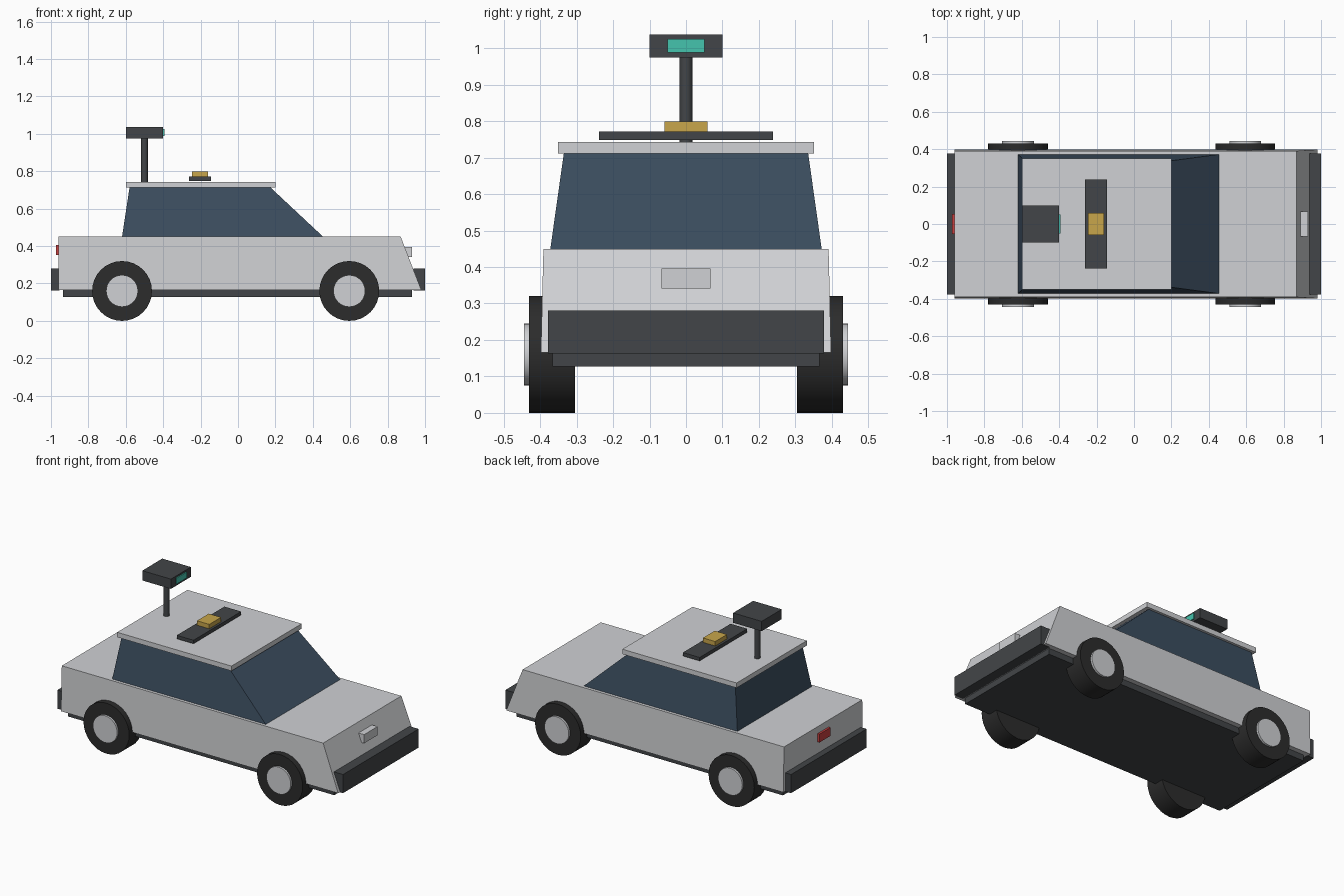
import bpy, bmesh, math

cube = bpy.data.objects.get("Cube")
if cube:
    bpy.data.objects.remove(cube, do_unlink=True)


def material(name, r, g, b):
    m = bpy.data.materials.new(name)
    m.use_nodes = True
    m.diffuse_color = (r, g, b, 1)
    m.node_tree.nodes["Principled BSDF"].inputs["Base Color"].default_value = (r, g, b, 1)
    return m


paint = material("silver_paint", 0.63, 0.64, 0.66)
trim = material("dark_trim", 0.055, 0.06, 0.065)
rubber = material("tyre_rubber", 0.025, 0.025, 0.025)
glass = material("blue_glass", 0.045, 0.076, 0.117)
teal = material("teal_screen", 0.06, 0.55, 0.42)
gold = material("gold_sensor", 0.58, 0.38, 0.07)
red = material("red_lamp", 0.58, 0.05, 0.05)


def block(name, mat, bottom, top):
    """Tapered box; each end is (x_min, x_max, half_width, z)."""
    bm = bmesh.new()
    rings = []
    for x0, x1, w, z in (bottom, top):
        rings.append([bm.verts.new(p) for p in
                      ((x0, -w, z), (x1, -w, z), (x1, w, z), (x0, w, z))])
    low, high = rings
    bm.faces.new(low[::-1])
    bm.faces.new(high)
    for i in range(4):
        j = (i + 1) % 4
        bm.faces.new((low[i], low[j], high[j], high[i]))
    mesh = bpy.data.meshes.new(name)
    bm.to_mesh(mesh)
    bm.free()
    mesh.materials.append(mat)
    obj = bpy.data.objects.new(name, mesh)
    bpy.context.collection.objects.link(obj)
    return obj


def box(name, mat, x0, x1, half_width, z0, z1):
    return block(name, mat, (x0, x1, half_width, z0), (x0, x1, half_width, z1))


def cylinder(name, mat, radius, depth, location, tilt=0, sides=32):
    bpy.ops.mesh.primitive_cylinder_add(vertices=sides, radius=radius, depth=depth,
                                        location=location, rotation=(tilt, 0, 0))
    obj = bpy.context.object
    obj.name = name
    obj.data.materials.append(mat)
    bpy.ops.object.shade_smooth_by_angle(angle=math.radians(40))
    return obj


# Lower shell and underbody
block("body_shell", paint, (-0.96, 0.98, 0.398, 0.165), (-0.96, 0.87, 0.391, 0.45))
box("chassis", trim, -0.935, 0.93, 0.366, 0.127, 0.168)

# Glasshouse and roof
block("cabin_glass", glass, (-0.62, 0.455, 0.372, 0.45), (-0.58, 0.175, 0.335, 0.712))
box("roof_panel", paint, -0.6, 0.2, 0.351, 0.712, 0.743)

# Bumpers, nose plate and tail lamp
box("nose_bumper", trim, 0.937, 1.0, 0.378, 0.163, 0.281)
box("tail_bumper", trim, -1.0, -0.955, 0.378, 0.163, 0.281)
box("nose_plate", paint, 0.89, 0.93, 0.067, 0.341, 0.396)
box("tail_lamp", red, -0.973, -0.95, 0.054, 0.353, 0.406)

# Wheels with hub discs
for end, x in (("front", 0.595), ("rear", -0.62)):
    for side, s in (("left", 1), ("right", -1)):
        cylinder(f"{end}_{side}_tyre", rubber, 0.16, 0.126,
                 (x, s * 0.368, 0.16), math.pi / 2)
        cylinder(f"{end}_{side}_hub", paint, 0.085, 0.03,
                 (x, s * 0.429, 0.16), math.pi / 2)

# Roof bar with sensor
box("roof_bar", trim, -0.262, -0.145, 0.238, 0.749, 0.771)
box("roof_sensor", gold, -0.246, -0.16, 0.059, 0.771, 0.799)

# Mast with display head
cylinder("mast", trim, 0.018, 0.24, (-0.5, 0, 0.86), sides=16)
box("mast_head", trim, -0.6, -0.4, 0.1, 0.975, 1.037)
box("mast_screen", teal, -0.402, -0.394, 0.051, 0.988, 1.026)
